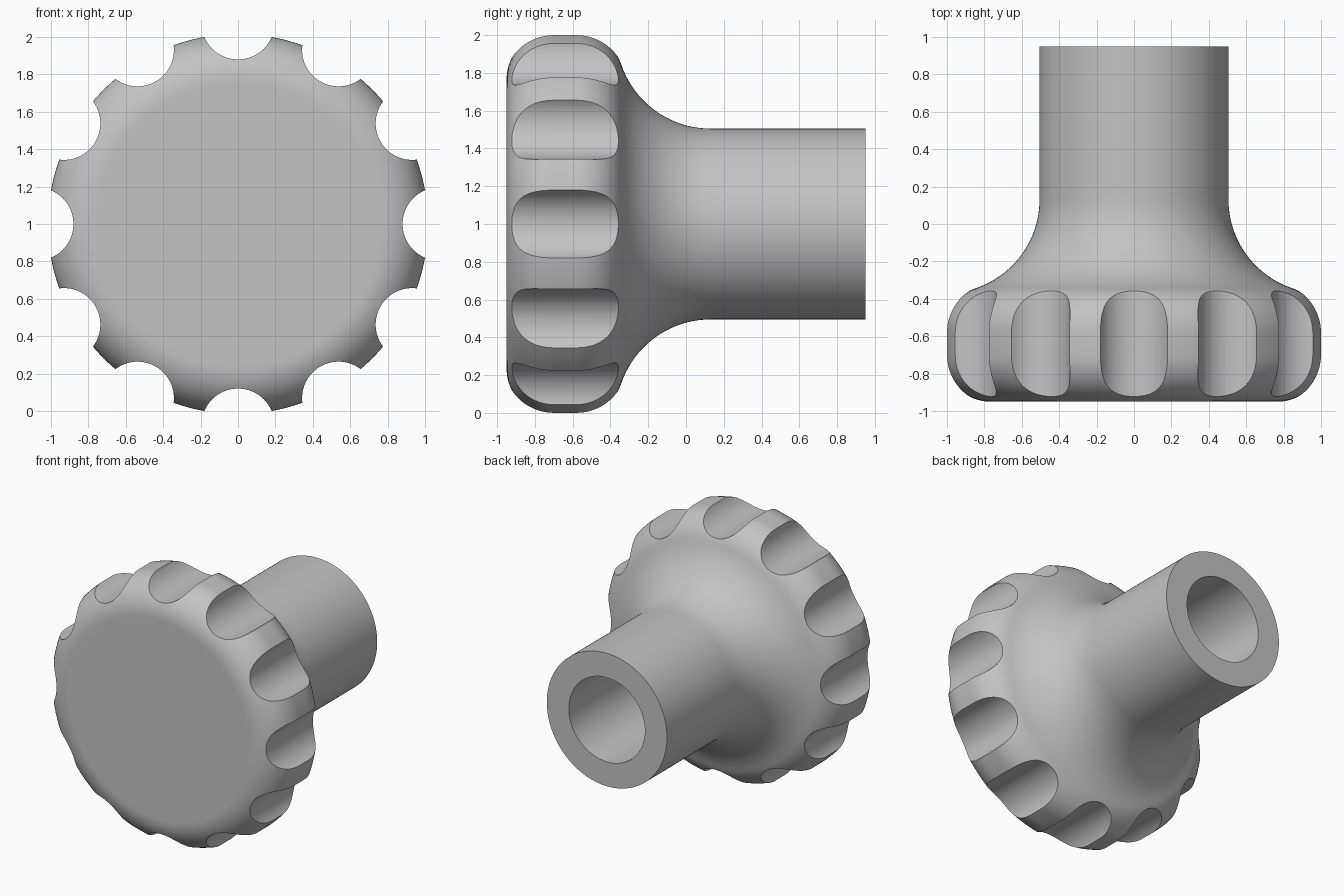
import bpy, bmesh
from math import sin, cos, pi, radians, hypot, atan2
from mathutils import Matrix, Vector

if "Cube" in bpy.data.objects:
    bpy.data.objects.remove(bpy.data.objects["Cube"])

grey = bpy.data.materials.new("plain grey")
grey.use_nodes = True
colour = (0.55, 0.55, 0.55, 1)
grey.diffuse_color = colour
grey.node_tree.nodes["Principled BSDF"].inputs["Base Color"].default_value = colour

RIM, ROUND, FLARE = 1.016, 0.25, 0.5
STEM, BORE, END = 0.505, 0.32, 0.95
BORE_BOTTOM = -0.35
CENTRE = Vector((0, 0, 1))
STEPS, LOBES = 128, 12


def arc(r, y, radius, start, stop, n):
    """Points (radius, depth) along an arc in the profile plane."""
    angles = [start + (stop - start) * i / n for i in range(n + 1)]
    return [(r + radius * cos(a), y + radius * sin(a)) for a in angles]


def make_object(name, bm):
    bmesh.ops.recalc_face_normals(bm, faces=bm.faces)
    mesh = bpy.data.meshes.new(name)
    bm.to_mesh(mesh)
    bm.free()
    mesh.materials.append(grey)
    ob = bpy.data.objects.new(name, mesh)
    bpy.context.collection.objects.link(ob)
    return ob


# Turned profile: front face, rounded rim, flared neck, stem and blind bore
rc = RIM - ROUND
front_y, back_y = -END + ROUND, -0.58
flare_r = STEM + FLARE
flare_y = back_y + ((ROUND + FLARE) ** 2 - (flare_r - rc) ** 2) ** 0.5
meet = atan2(flare_y - back_y, flare_r - rc)
profile = [(0, -END), (rc - 0.02, -END)]
profile += arc(rc, front_y, ROUND, -pi / 2, 0, 16)
profile += arc(rc, back_y, ROUND, 0, meet, 14)
profile += arc(flare_r, flare_y, FLARE, meet + pi, pi, 20)[1:]
profile += [(STEM, flare_y + 0.03), (STEM, END), (BORE, END),
            (BORE, BORE_BOTTOM), (0, BORE_BOTTOM)]

bm = bmesh.new()
verts = [bm.verts.new(CENTRE + Vector((r, y, 0))) for r, y in profile]
edges = [bm.edges.new(pair) for pair in zip(verts, verts[1:])]
bmesh.ops.spin(bm, geom=verts + edges, cent=CENTRE, axis=(0, 1, 0),
               angle=2 * pi, steps=STEPS, use_duplicate=False)
bmesh.ops.remove_doubles(bm, verts=bm.verts, dist=1e-4)
knob = make_object("knob", bm)

# Ring of cylinders that scoop the finger grips out of the rim
bm = bmesh.new()
for i in range(LOBES):
    turn = Matrix.Rotation(2 * pi * i / LOBES, 4, 'Y')
    place = Matrix.Translation(CENTRE) @ turn @ Matrix.Translation((1.075, -0.6, 0))
    bmesh.ops.create_cone(bm, cap_ends=True, segments=64, radius1=0.195,
                          radius2=0.195, depth=1.0,
                          matrix=place @ Matrix.Rotation(pi / 2, 4, 'X'))
cutter = make_object("grip_cutter", bm)
cutter.hide_render = True

cut = knob.modifiers.new("grips", 'BOOLEAN')
cut.operation = 'DIFFERENCE'
cut.solver = 'EXACT'
cut.object = cutter
bpy.ops.object.select_all(action='DESELECT')
knob.select_set(True)
bpy.context.view_layer.objects.active = knob
bpy.ops.object.modifier_apply(modifier=cut.name)
bpy.data.objects.remove(cutter)
bpy.ops.object.shade_smooth_by_angle(angle=radians(30))
